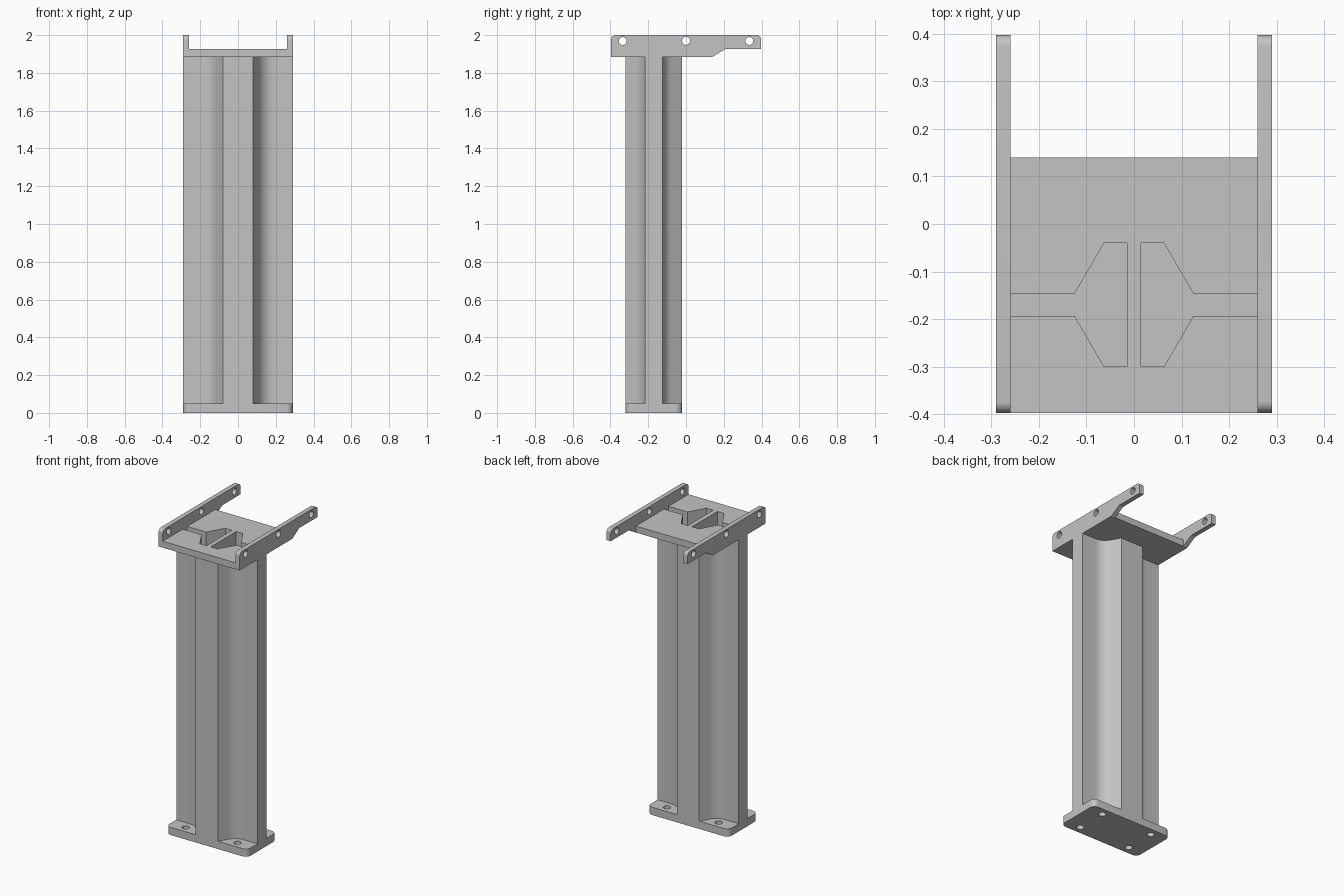
import bpy, bmesh, math
from mathutils import Vector
from mathutils.geometry import tessellate_polygon

if "Cube" in bpy.data.objects:
    bpy.data.objects.remove(bpy.data.objects["Cube"])

grey = bpy.data.materials.new("mid grey")
grey.use_nodes = True
GREY = (0.55, 0.55, 0.55, 1)
grey.diffuse_color = GREY
grey.node_tree.nodes["Principled BSDF"].inputs["Base Color"].default_value = GREY


def outline(points, steps=8):
    """Polygon from (u, v[, radius]) corners, rounding those with a radius."""
    out = []
    for i, p in enumerate(points):
        c = Vector(p[:2])
        if len(p) < 3:
            out.append(c)
            continue
        d1 = (Vector(points[i - 1][:2]) - c).normalized()
        d2 = (Vector(points[(i + 1) % len(points)][:2]) - c).normalized()
        half = d1.angle(d2) / 2
        centre = c + (d1 + d2).normalized() * p[2] / math.sin(half)
        a = c + d1 * p[2] / math.tan(half) - centre
        b = c + d2 * p[2] / math.tan(half) - centre
        turn = a.angle(b)
        for k in range(steps + 1):
            s = k / steps
            out.append(centre + (a * math.sin((1 - s) * turn) + b * math.sin(s * turn)) / math.sin(turn))
    return out


def circle(u, v, r, n=24):
    return [Vector((u + r * math.cos(k * math.tau / n), v + r * math.sin(k * math.tau / n)))
            for k in range(n)]


def area(loop):
    return sum(a.x * b.y - b.x * a.y for a, b in zip(loop, loop[1:] + loop[:1])) / 2


def prism(name, outer, holes, lo, hi, along_x=False, caps=True):
    """Extrude an outline with holes along z, or along x from a (y, z) outline."""
    loops = [outer if area(outer) > 0 else outer[::-1]]
    loops += [h[::-1] if area(h) > 0 else h for h in holes]
    bm = bmesh.new()

    def ring(w):
        return [[bm.verts.new((w, p.x, p.y) if along_x else (p.x, p.y, w)) for p in lp] for lp in loops]

    low, top = ring(lo), ring(hi)
    for l, t in zip(low, top):
        for i in range(len(l)):
            j = (i + 1) % len(l)
            bm.faces.new((l[i], l[j], t[j], t[i]))
    if caps:
        flat = [p for lp in loops for p in lp]
        lows, tops = sum(low, []), sum(top, [])
        for tri in tessellate_polygon([[p.to_3d() for p in lp] for lp in loops]):
            size = area([flat[i] for i in tri])
            if abs(size) < 1e-9:
                continue
            tri = tri if size > 0 else tri[::-1]
            bm.faces.new([tops[i] for i in tri])
            bm.faces.new([lows[i] for i in tri[::-1]])
    mesh = bpy.data.meshes.new(name)
    bm.to_mesh(mesh)
    bm.free()
    mesh.materials.append(grey)
    obj = bpy.data.objects.new(name, mesh)
    bpy.context.collection.objects.link(obj)
    bpy.ops.object.select_all(action='DESELECT')
    obj.select_set(True)
    bpy.context.view_layer.objects.active = obj
    bpy.ops.object.shade_smooth_by_angle(angle=math.radians(25))
    return obj


def flip(points, su, sv):
    return [(p[0] * su, p[1] * sv, *p[2:]) for p in points]


def shift(loop, dv):
    return [p + Vector((0, dv)) for p in loop]


MID = -0.17                       # y of the column axis
BASE_TOP, DECK_LOW, DECK_TOP = 0.05, 1.885, 1.927
HALF, INNER, END = 0.29, 0.26, 0.397

# Column section: hexagonal core with an arm on each side
quarter = [(0.08, -0.15), (0.14, -0.046, 0.09), (HALF, -0.046)]
right = quarter + flip(quarter, 1, -1)[::-1]
section = shift(outline(right + flip(right, -1, 1)[::-1]), MID)

# Two cavities, one either side of the centre web
quarter = [(0.015, -0.13), (0.063, -0.13), (0.125, -0.023), (INNER, -0.023)]
pocket = quarter + flip(quarter, 1, -1)[::-1]
pockets = [shift(outline(flip(pocket, s, 1)), MID) for s in (1, -1)]

prism("column", section, pockets, BASE_TOP, DECK_LOW, caps=False)

# Base plate with rounded corners and four bolt holes
base = outline([(-HALF, -0.32, 0.035), (HALF, -0.32, 0.035), (HALF, -0.02, 0.035), (-HALF, -0.02, 0.035)])
bolts = [circle(sx * 0.185, MID + sy * 0.1, 0.022) for sx in (1, -1) for sy in (1, -1)]
prism("base_plate", base, bolts, 0, BASE_TOP)

# Top deck, its ends let into the side rails
edge = INNER + 0.01
deck = outline([(-edge, -END), (edge, -END), (edge, 0.14), (-edge, 0.14)])
prism("top_deck", deck, pockets, DECK_LOW, DECK_TOP)

# Side rails with stepped underside and three holes each
rail = outline([(-END, DECK_LOW), (0.14, DECK_LOW), (0.21, DECK_TOP), (END, DECK_TOP),
                (END, 2, 0.024), (-END, 2, 0.024)])
rail_holes = [circle(y, 1.969, 0.021) for y in (-0.335, 0, 0.335)]
prism("left_rail", rail, rail_holes, INNER, HALF, along_x=True)
prism("right_rail", rail, rail_holes, -HALF, -INNER, along_x=True)
